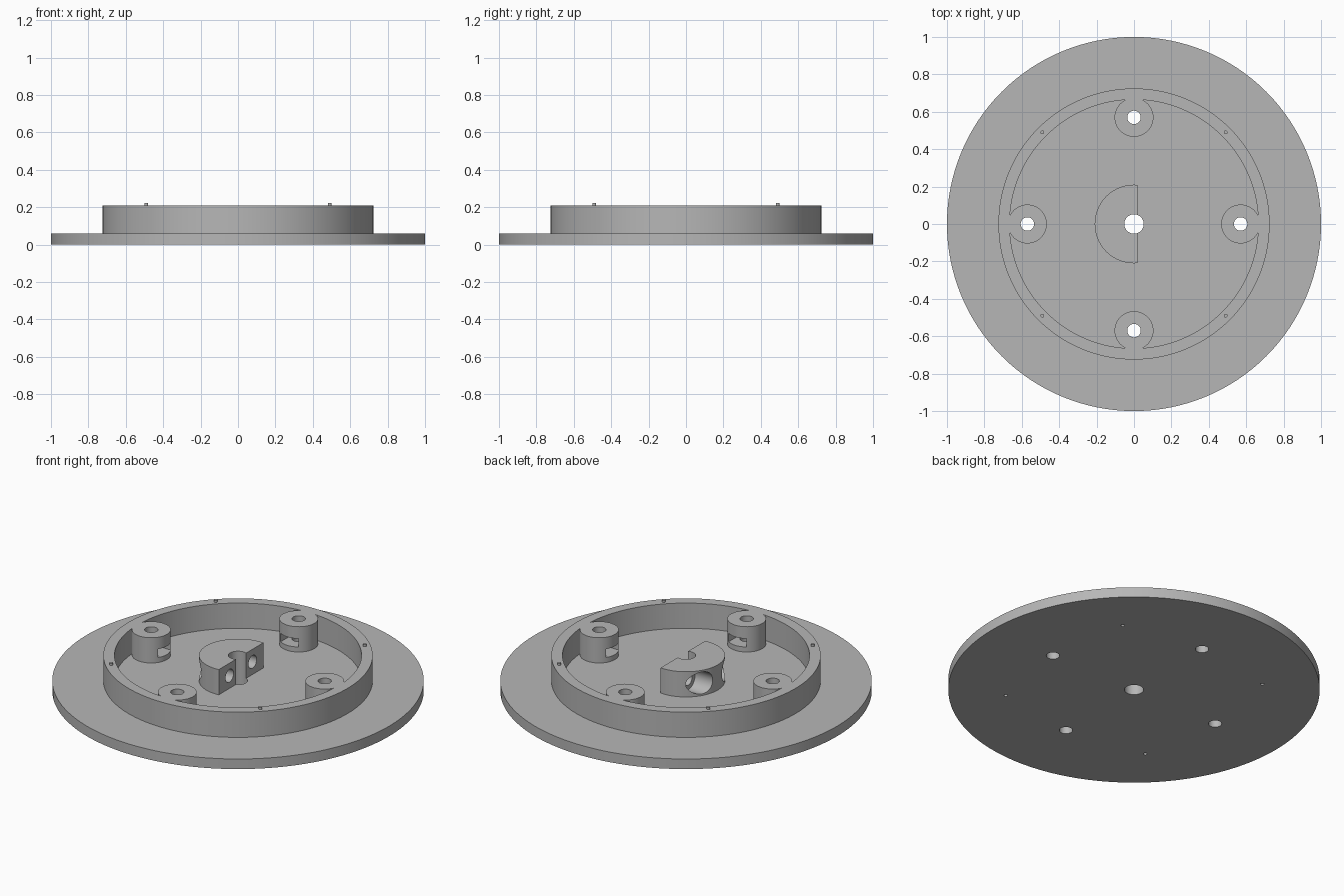
import bpy
from math import cos, sin, pi, radians

cube = bpy.data.objects.get("Cube")
if cube:
    bpy.data.objects.remove(cube, do_unlink=True)

PLATE, TOP = 0.06, 0.21      # plate thickness, overall rim height
BOSS_R = 0.57                # distance of the screw bosses from the centre

grey = bpy.data.materials.new("plain_grey")
grey.use_nodes = True
colour = (0.47, 0.47, 0.47, 1)
grey.diffuse_color = colour
grey.node_tree.nodes["Principled BSDF"].inputs["Base Color"].default_value = colour


def finish(obj, name):
    obj.name = name
    obj.data.materials.append(grey)
    return obj


def cylinder(name, r, z0, z1, x=0, y=0, sides=48, turn=0):
    bpy.ops.mesh.primitive_cylinder_add(vertices=sides, radius=r, depth=z1 - z0,
                                        location=(x, y, (z0 + z1) / 2), rotation=(0, 0, turn))
    return finish(bpy.context.object, name)


def rod_x(name, r, x0, x1, y, z):
    bpy.ops.mesh.primitive_cylinder_add(vertices=48, radius=r, depth=x1 - x0,
                                        location=((x0 + x1) / 2, y, z), rotation=(0, pi / 2, 0))
    return finish(bpy.context.object, name)


def box(name, centre, size, turn=0):
    bpy.ops.mesh.primitive_cube_add(size=1, location=centre, rotation=(0, 0, turn))
    bpy.context.object.scale = size
    return finish(bpy.context.object, name)


def combine(target, other, operation="DIFFERENCE"):
    mod = target.modifiers.new("combine", "BOOLEAN")
    mod.operation, mod.solver, mod.object = operation, "EXACT", other
    bpy.ops.object.select_all(action="DESELECT")
    bpy.context.view_layer.objects.active = target
    target.select_set(True)
    bpy.ops.object.modifier_apply(modifier=mod.name)
    bpy.data.objects.remove(other, do_unlink=True)


def polar(r, a):
    return r * cos(a), r * sin(a)


quarter_turns = [i * pi / 2 for i in range(4)]

# Round base plate with a centre hole
plate = cylinder("base_plate", 1, 0, PLATE, sides=128)
combine(plate, cylinder("cutter", 0.052, -1, 1))

# Raised rim wall
rim = cylinder("rim_wall_with_bosses", 0.725, PLATE, TOP, sides=128)
combine(rim, cylinder("cutter", 0.665, -1, 1, sides=128))

# Screw bosses merged into the rim, each with a nut pocket open to the centre
for a in quarter_turns:
    x, y = polar(BOSS_R, a)
    combine(rim, cylinder("boss", 0.104, PLATE, TOP, x, y), "UNION")
for a in quarter_turns:
    x, y = polar(BOSS_R, a)
    combine(rim, cylinder("cutter", 0.036, -1, 1, x, y))
    combine(plate, cylinder("cutter", 0.036, -1, 1, x, y))
    combine(rim, cylinder("cutter", 0.067, 0.09, 0.14, x, y, 6, a))
    sx, sy = polar(BOSS_R - 0.075, a)
    combine(rim, box("cutter", (sx, sy, 0.115), (0.15, 0.116, 0.05), a))

# Locating pins on the rim, with matching blind holes underneath
pins = []
for i, a in enumerate(quarter_turns):
    x, y = polar(0.693, a + radians(45))
    pins.append(cylinder(f"locating_pin_{i + 1}", 0.01, TOP - 0.02, 0.222, x, y, 16))
    combine(plate, cylinder("cutter", 0.01, -0.02, 0.02, x, y, 16))

# Half-round shaft clamp with two counterbored cross holes
clamp = cylinder("shaft_clamp", 0.21, PLATE, TOP, sides=96)
combine(clamp, box("cutter", (0.52, 0, 0.1), (1, 1, 1)))
combine(clamp, cylinder("cutter", 0.052, -1, 1))
for side in (-1, 1):
    combine(clamp, rod_x("cutter", 0.038, -0.5, 0.5, side * 0.108, 0.135))
    combine(clamp, rod_x("cutter", 0.065, -0.5, -0.09, side * 0.108, 0.135))

# Smooth round walls, sharp rims
bpy.ops.object.select_all(action="DESELECT")
for obj in [plate, rim, clamp] + pins:
    obj.select_set(True)
    bpy.context.view_layer.objects.active = obj
bpy.ops.object.shade_smooth_by_angle(angle=radians(30))
